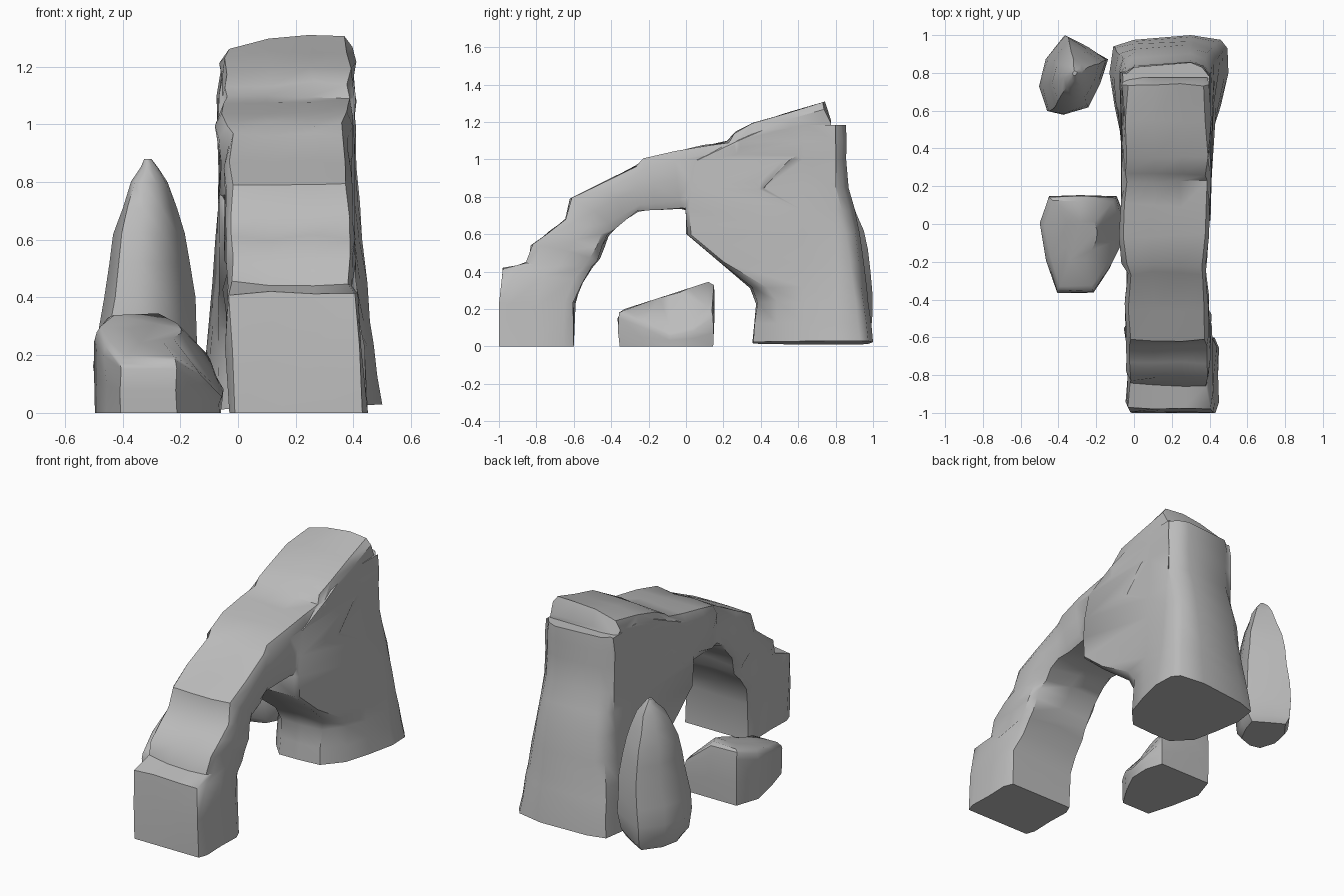
import bpy, bmesh, math, random
from mathutils import Vector

if "Cube" in bpy.data.objects:
    bpy.data.objects.remove(bpy.data.objects["Cube"])

random.seed(7)
stone = bpy.data.materials.new("grey stone")
stone.diffuse_color = (0.5, 0.5, 0.5, 1)
stone.use_nodes = True
stone.node_tree.nodes["Principled BSDF"].inputs["Base Color"].default_value = stone.diffuse_color


def smooth(ob, angle):
    bpy.ops.object.select_all(action='DESELECT')
    bpy.context.view_layer.objects.active = ob
    ob.select_set(True)
    bpy.ops.object.shade_smooth_by_angle(angle=math.radians(angle))


def loft(name, rings, jitter):
    """Skin closed rings of points, roughen the inner rings, cap the ends."""
    bm = bmesh.new()
    rows = []
    for k, ring in enumerate(rings):
        j = jitter if 0 < k < len(rings) - 1 else 0
        rows.append([bm.verts.new(Vector(p) + Vector([random.uniform(-j, j) for _ in range(3)]))
                     for p in ring])
    n = len(rows[0])
    for a, b in zip(rows, rows[1:]):
        for i in range(n):
            bm.faces.new((a[i], a[(i + 1) % n], b[(i + 1) % n], b[i]))
    bm.faces.new(rows[0][::-1])
    bm.faces.new(rows[-1])
    bmesh.ops.recalc_face_normals(bm, faces=bm.faces)
    me = bpy.data.meshes.new(name)
    bm.to_mesh(me)
    bm.free()
    ob = bpy.data.objects.new(name, me)
    bpy.context.collection.objects.link(ob)
    me.materials.append(stone)
    return ob


# Arch limb: outer y, z, inner y, z, left x, right x per station
limb = [
    (-1.0, 0, -.60, 0, -.03, .45), (-.995, .22, -.60, .23, -.04, .435),
    (-.97, .415, -.55, .34, -.04, .415), (-.85, .45, -.50, .43, -.045, .405),
    (-.82, .54, -.47, .47, -.035, .40), (-.74, .61, -.44, .53, -.05, .40),
    (-.64, .68, -.41, .59, -.05, .395), (-.62, .79, -.37, .64, -.04, .39),
    (-.45, .87, -.31, .69, -.04, .39), (-.26, .96, -.25, .73, -.04, .385),
    (-.22, 1.0, -.15, .73, -.06, .385), (-.06, 1.04, -.02, .735, -.07, .39),
    (.10, 1.07, .12, .70, -.06, .395), (.22, 1.10, .24, .70, -.06, .395),
    (.26, 1.14, .30, .75, -.06, .40), (.36, 1.19, .42, .80, -.06, .40),
    (.55, 1.25, .55, .95, -.055, .40), (.74, 1.305, .74, 1.08, -.055, .395),
    (.775, 1.21, .775, 1.08, -.05, .39),
]
section = [(.04, 0), (.35, 0), (.68, 0), (.96, 0), (1, .14), (.99, .5), (1, .86), (.95, 1),
           (.5, 1), (.05, 1), (0, .86), (.01, .5), (0, .14)]
rings = []
for oy, oz, iy, iz, x0, x1 in limb:
    drop = .06 * max(0, (oy - .3) / .44)  # top left edge sinks towards the summit
    rings.append([(x0 + u * (x1 - x0), oy + t * (iy - oy),
                   oz + t * (iz - oz) - drop * max(0, 1 - u / .35) * (t < .5)) for u, t in section])
arch = loft("stone_arch", rings, .011)

# Pillar: z, front y, back y, wall left/right x, flared back left/right x
pillar = [
    (.02, .36, 1.0, -.07, .41, -.13, .50), (.12, .37, .99, -.07, .41, -.12, .485),
    (.23, .38, .975, -.07, .41, -.11, .47), (.31, .35, .965, -.07, .41, -.10, .46),
    (.45, .18, .95, -.065, .405, -.085, .445), (.60, .01, .93, -.065, .405, -.075, .43),
    (.73, 0, .90, -.065, .405, -.07, .42), (.85, .01, .87, -.065, .405, -.065, .41),
    (1.0, .04, .86, -.065, .405, -.07, .405), (1.10, .26, .86, -.065, .405, -.07, .405),
    (1.185, .46, .855, -.05, .395, -.06, .40),
]
rings = []
for z, y0, y1, wl, wr, fl, fr in pillar:
    low = max(0, min(1, (.45 - z) / .2))   # the foot bulges at the sides
    c = .02 + .08 * low                    # front corner chamfer
    ml, mr = wl + .55 * (fl - wl), wr + .55 * (fr - wr)
    ring = [(wl + c, y0, z), (wl, y0 + .02 + .09 * low, z), (ml, .625, z),
            (fl, .80, z), (fl + .02, y1 - .06, z), (0, y1 - .025, z), (.30, y1, z),
            (fr - .04, y1 - .025, z), (fr - .005, y1 - .07, z), (fr, .80, z), (mr, .625, z),
            (wr, y0 + .02 + .09 * low, z), (wr - c, y0, z), (.17, y0 - .005, z)]
    rings.append([(x, y, h + .03 * (x - .2) * low) for x, y, h in ring])
foot = loft("pillar", rings, .004)

# Fuse limb and pillar into one stone
mod = arch.modifiers.new("fuse", 'BOOLEAN')
mod.operation = 'UNION'
mod.solver = 'EXACT'
mod.object = foot
bpy.context.view_layer.update()
fused = bpy.data.meshes.new_from_object(arch.evaluated_get(bpy.context.evaluated_depsgraph_get()))
arch.modifiers.clear()
arch.data = fused
bpy.data.objects.remove(foot)
smooth(arch, 45)

# Standing rock: an outline squeezed between left and right limits up to a tip
outline = [(-.37, 1.0), (-.25, .935), (-.14, .87), (-.18, .75), (-.25, .62), (-.37, .58),
           (-.46, .60), (-.50, .73), (-.47, .87)]
tip_y = .80
# z, left x, right x, depth scale
steps = [(.012, -.46, -.19, .78), (.05, -.485, -.16, .92), (.16, -.50, -.14, 1),
         (.27, -.485, -.14, 1), (.40, -.46, -.15, .95), (.52, -.445, -.17, .85),
         (.62, -.43, -.185, .74), (.71, -.40, -.21, .58), (.80, -.37, -.24, .38),
         (.85, -.34, -.275, .20), (.88, -.325, -.30, .06)]
rings = [[(l + (x + .50) / .36 * (r - l), tip_y + s * (y - tip_y), z) for x, y in outline]
         for z, l, r, s in steps]
smooth(loft("standing_rock", rings, .005), 45)

# Low rock: a wedge rising to the back and falling away on the right
outline = [(-.45, .15), (-.28, .15), (-.09, .15), (-.055, .04), (-.06, -.09), (-.13, -.23),
           (-.21, -.36), (-.41, -.36), (-.46, -.19), (-.50, 0)]
cx, cy = -.29, -.08


def top_z(x, y):
    return .185 + .32 * (y + .36) - max(0, x + .20) * 1.45


rings = []
for h, s in [(0, .98), (.4, 1), (.82, 1), (.95, .97), (1, .88), (1.02, .4)]:
    ring = []
    for x, y in outline:
        px, py = cx + s * (x - cx), cy + s * (y - cy)
        ring.append((px, py, h * top_z(px, py)))
    rings.append(ring)
smooth(loft("low_rock", rings, .006), 45)
